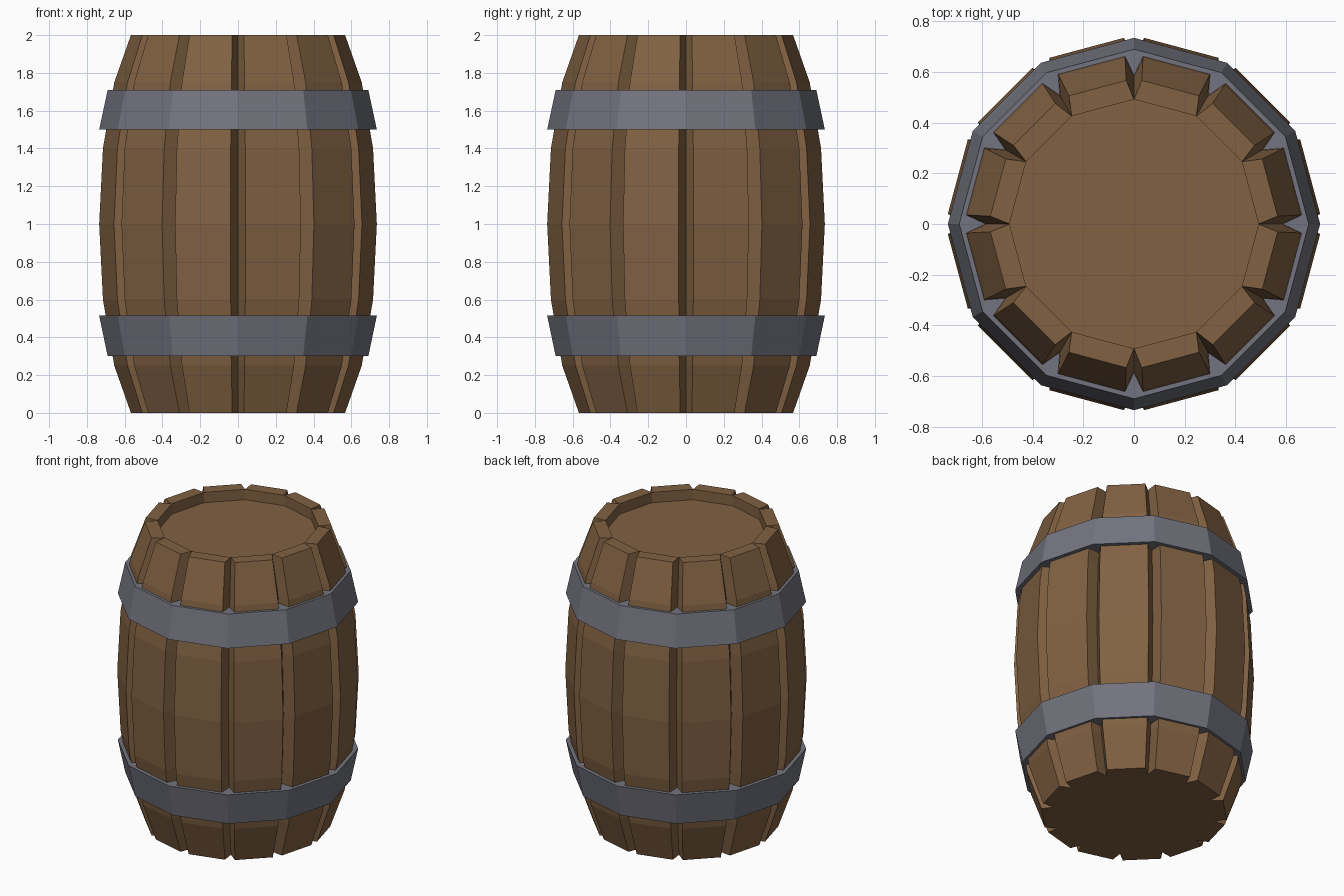
import bpy, bmesh
from math import sin, cos, pi

if "Cube" in bpy.data.objects:
    bpy.data.objects.remove(bpy.data.objects["Cube"])

N = 12  # staves


def material(name, rgb):
    m = bpy.data.materials.new(name)
    m.diffuse_color = (*rgb, 1)
    m.use_nodes = True
    m.node_tree.nodes["Principled BSDF"].inputs["Base Color"].default_value = m.diffuse_color
    return m


def add_object(name, bm, mat):
    bmesh.ops.recalc_face_normals(bm, faces=bm.faces)
    me = bpy.data.meshes.new(name)
    bm.to_mesh(me)
    bm.free()
    me.materials.append(mat)
    ob = bpy.data.objects.new(name, me)
    bpy.context.collection.objects.link(ob)
    return ob


def ring(bm, r, z):
    return [bm.verts.new((r * cos(2 * pi * i / N), r * sin(2 * pi * i / N), z))
            for i in range(N)]


def bridge(bm, a, b):
    n = len(a)
    for i in range(n):
        j = (i + 1) % n
        bm.faces.new((a[i], a[j], b[j], b[i]))


def stave_ring(bm, r, z, depth=0.075):
    # per stave: groove bottom, then the two outer corners
    w = 0.054 * r
    vs = []
    for i in range(N):
        a, b = 2 * pi * i / N, 2 * pi * (i + 1) / N
        vs.append(bm.verts.new(((r - depth) * cos(a), (r - depth) * sin(a), z)))
        vs.append(bm.verts.new((r * cos(a) - w * sin(a), r * sin(a) + w * cos(a), z)))
        vs.append(bm.verts.new((r * cos(b) + w * sin(b), r * sin(b) - w * cos(b), z)))
    return vs


wood = material("wood", (0.22, 0.12, 0.055))
iron = material("iron", (0.17, 0.175, 0.21))

# barrel body: bulging grooved staves, flat bottom, recessed lid
bm = bmesh.new()
profile = [(0.567, 0), (0.655, 0.25), (0.715, 0.6), (0.735, 1.0),
           (0.715, 1.4), (0.655, 1.75), (0.567, 2)]
levels = [stave_ring(bm, r, z) for r, z in profile]
for a, b in zip(levels, levels[1:]):
    bridge(bm, a, b)
bm.faces.new(levels[0])
top = levels[-1]
for i in range(0, 3 * N, 3):
    bm.faces.new((top[i], top[i + 1], top[i + 2], top[(i + 3) % (3 * N)]))
lid = ring(bm, 0.492, 1.93)
bridge(bm, top[::3], lid)
bm.faces.new(lid)
add_object("barrel_staves", bm, wood)


# hoops: solid tapered bands, wide edge towards the middle
def hoop(name, z_wide, z_narrow):
    bm = bmesh.new()
    loops = [ring(bm, 0.735, z_wide), ring(bm, 0.69, z_narrow),
             ring(bm, 0.58, z_narrow), ring(bm, 0.62, z_wide)]
    for i in range(4):
        bridge(bm, loops[i], loops[(i + 1) % 4])
    add_object(name, bm, iron)


hoop("upper_hoop", 1.50, 1.71)
hoop("lower_hoop", 0.515, 0.30)
